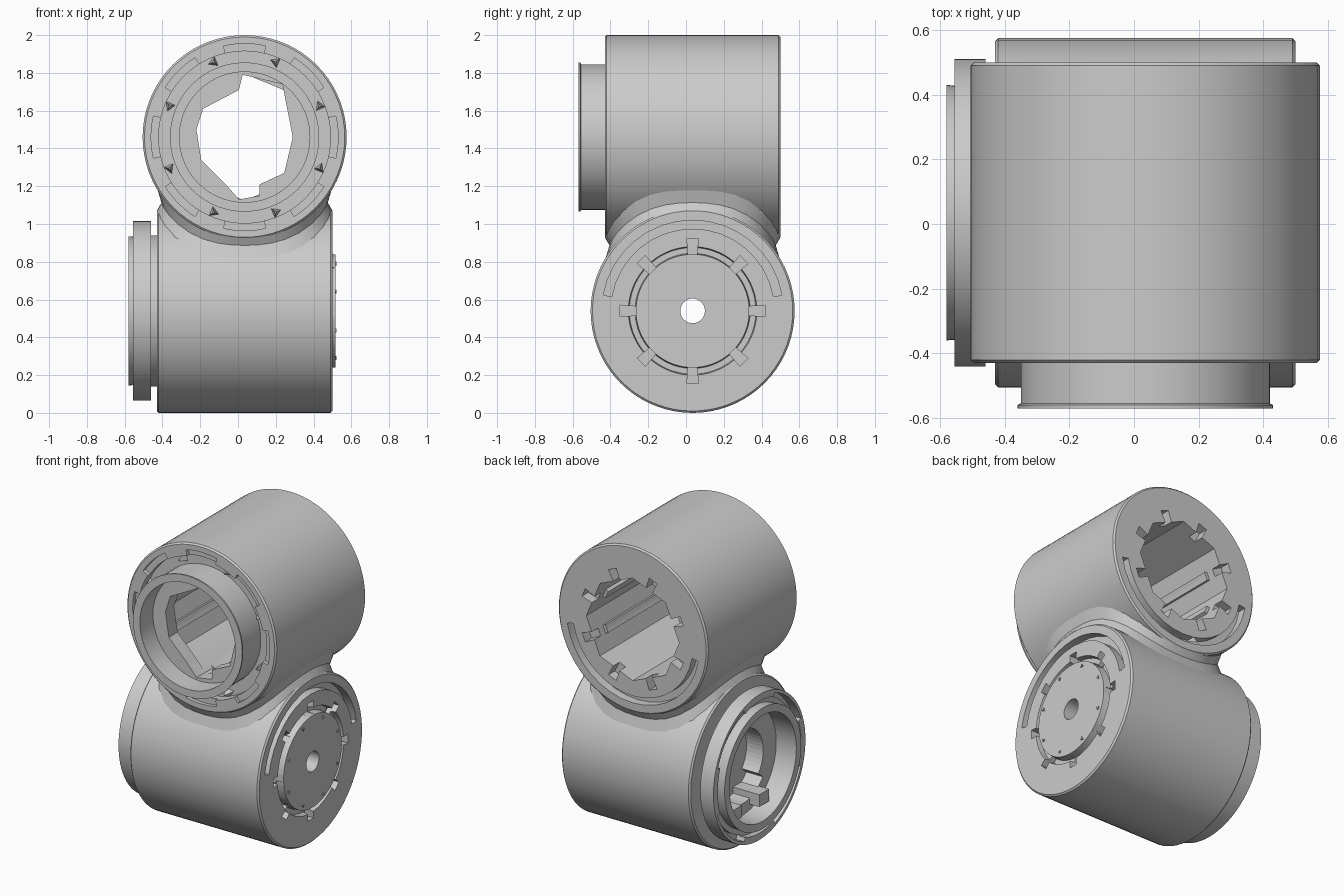
import bpy, bmesh
from math import sin, cos, pi, radians, sqrt
from mathutils import Matrix, Vector

cube = bpy.data.objects.get("Cube")
if cube:
    bpy.data.objects.remove(cube, do_unlink=True)

grey = bpy.data.materials.new("plain grey")
grey.use_nodes = True
grey.diffuse_color = (0.6, 0.6, 0.6, 1)
grey.node_tree.nodes["Principled BSDF"].inputs["Base Color"].default_value = (0.6, 0.6, 0.6, 1)

C, R, TOP, LOW = 0.035, 0.54, 1.46, 0.54
# Socket frames: local z points out of the lipped end, local y points up
FRONT = Matrix.Rotation(pi / 2, 4, "X")
UPPER = Matrix.Translation((C, C, TOP)) @ FRONT
LOWER = Matrix.Translation((C, C, LOW)) @ Matrix.Rotation(-pi / 2, 4, "Z") @ FRONT


def finish(name, bm, frame=None):
    if frame:
        bm.transform(frame)
    bmesh.ops.recalc_face_normals(bm, faces=bm.faces)
    mesh = bpy.data.meshes.new(name)
    bm.to_mesh(mesh)
    bm.free()
    mesh.materials.append(grey)
    ob = bpy.data.objects.new(name, mesh)
    bpy.context.collection.objects.link(ob)
    return ob


def loft(name, rows, frame=None, closed=False, caps=False):
    """Join equal rings of points with quads."""
    bm = bmesh.new()
    rings = [[bm.verts.new(p) for p in row] for row in rows]
    n = len(rings[0])
    for i in range(len(rings) if closed else len(rings) - 1):
        a, b = rings[i], rings[(i + 1) % len(rings)]
        for j in range(n):
            k = (j + 1) % n
            bm.faces.new((a[j], a[k], b[k], b[j]))
    if caps:
        bm.faces.new(rings[0])
        bm.faces.new(rings[-1])
    return finish(name, bm, frame)


def lathe(name, profile, frame, sides=72):
    turn = [2 * pi * k / sides for k in range(sides)]
    return loft(name, [[(r * cos(t), r * sin(t), z) for t in turn] for r, z in profile],
                frame, closed=True)


def prism(name, pts, z0, z1, frame):
    return loft(name, [[(x, y, z) for x, y in pts] for z in (z0, z1)], frame, caps=True)


def polar(r, deg):
    return r * cos(radians(deg)), r * sin(radians(deg))


def arc(name, r0, r1, start, end, z0, z1, frame, steps=16):
    degs = [start + (end - start) * i / steps for i in range(steps + 1)]
    pts = [polar(r1, d) for d in degs] + [polar(r0, d) for d in reversed(degs)]
    return prism(name, pts, z0, z1, frame)


def cut(body, cutter):
    mod = body.modifiers.new("cut", "BOOLEAN")
    mod.operation, mod.solver, mod.object = "DIFFERENCE", "EXACT", cutter
    bpy.context.view_layer.objects.active = body
    bpy.ops.object.modifier_apply(modifier=mod.name)
    bpy.data.objects.remove(cutter, do_unlink=True)


def smooth(ob):
    bpy.ops.object.select_all(action="DESELECT")
    ob.select_set(True)
    bpy.context.view_layer.objects.active = ob
    bpy.ops.object.shade_smooth_by_angle(angle=radians(30))


# Barrel outline shared by both sockets, from back rim to front rim
barrel = [(0.53, -0.465), (R, -0.455), (R, 0.455), (0.53, 0.465)]

# Upper socket: open bore, grooved face and projecting lip
upper = lathe("upper_socket", [(0.12, -0.465)] + barrel + [
    (0.455, 0.465), (0.455, 0.40), (0.385, 0.40), (0.385, 0.59), (0.395, 0.595),
    (0.395, 0.605), (0.345, 0.605), (0.345, 0.47), (0.12, 0.47)], UPPER)
cut(upper, prism("bore", [polar(0.335, 45 * k) for k in range(8)], -0.6, 0.38, UPPER))
keyhole = [(-0.03, 0.25), (-0.01, 0.33), (0.2, 0.28), (0.255, 0.0), (0.21, -0.19),
           (0.08, -0.25), (0.08, -0.31), (-0.03, -0.33), (-0.1, -0.25),
           (-0.23, -0.12), (-0.255, 0.04), (-0.22, 0.15)]
cut(upper, prism("keyhole", keyhole, 0.3, 0.55, UPPER))

# Lower socket: blind cup with a collar ring, flat hub on the other end
lower = lathe("lower_socket", [(0.065, -0.48), (0.30, -0.48), (0.305, -0.43),
    (0.335, -0.43), (0.34, -0.465)] + barrel + [
    (0.40, 0.465), (0.40, 0.495), (0.475, 0.495), (0.475, 0.59), (0.43, 0.59),
    (0.43, 0.55), (0.39, 0.55), (0.395, 0.615), (0.345, 0.615), (0.345, 0.47),
    (0.27, 0.47), (0.27, 0.35), (0.065, 0.35)], LOWER)

# Back faces: radial notches and one long curved slot on the joint side
for body, frame, offset, middle in ((upper, UPPER, 22.5, 270), (lower, LOWER, 0, 90)):
    for k in range(8):
        a = offset + 45 * k
        cut(body, arc("notch", 0.30, 0.385, a - 4.5, a + 4.5, -0.6, -0.40, frame, 1))
    cut(body, arc("slot", 0.435, 0.48, middle - 80, middle + 80, -0.6, -0.41, frame))

# Stepped recesses in the rim of the upper face
for k in range(8):
    a = 45 * k
    cut(upper, arc("rim_step", 0.44, 0.495, a - 13, a + 13, 0.44, 0.6, UPPER, 6))

# Gaps in the collar ring of the lower socket
for k in range(4):
    a = 45 + 90 * k
    cut(lower, arc("ring_gap", 0.425, 0.455, a - 25, a + 25, 0.53, 0.7, LOWER, 8))

# Small catches in the upper groove and around the hub
def catch(name, frame, r, deg, z, size):
    x, y = polar(r, deg)
    bm = bmesh.new()
    bmesh.ops.create_cone(bm, cap_ends=True, segments=3, radius1=size, radius2=size * 0.3,
                          depth=0.06)
    bm.transform(Matrix.Translation((x, y, z)) @ Matrix.Rotation(radians(deg), 4, "Z"))
    return finish(name, bm, frame)


for k in range(8):
    catch("groove_catch", UPPER, 0.43, 22.5 + 45 * k, 0.43, 0.03)
    catch("hub_catch", LOWER, 0.27, 22.5 + 45 * k, -0.457, 0.012)

# Long ribs inside the bore
for k in (0, 3, 4, 7):
    a = 22.5 + 45 * k
    arc("bore_rib", 0.29, 0.33, a - 5, a + 5, -0.35, 0.39, UPPER, 2)

# Cup fittings: a key block on the floor, a curved rail and bottom tabs
def block(name, x, y, w, h, z0, z1):
    pts = [(x - w, y - h), (x + w, y - h), (x + w, y + h), (x - w, y + h)]
    return prism(name, pts, z0, z1, LOWER)


block("key_block", -0.03, 0.14, 0.05, 0.06, 0.34, 0.38)
arc("curved_rail", 0.21, 0.275, -40, 80, 0.34, 0.47, LOWER)
for x in (-0.16, 0.12):
    block("cup_tab", x, -0.26, 0.05, 0.04, 0.34, 0.54)

# Flared saddle that blends the two crossed barrels
def upper_skin(x):
    return TOP - sqrt(max(R * R - x * x, 0))


def lower_skin(y):
    return LOW + sqrt(max(R * R - y * y, 0))


rows = [[], [], []]
for k in range(40):
    c, s = cos(2 * pi * k / 40), sin(2 * pi * k / 40)
    r = 1 / (abs(c) ** 3.2 + abs(s) ** 3.2) ** (1 / 3.2)
    flare, waist = 0.462 * r, 0.44 * r
    x, y = flare * c, flare * s
    mid = (upper_skin(waist * c) + lower_skin(waist * s)) / 2
    for row, q, z in ((rows[0], flare, lower_skin(y) - 0.005), (rows[1], waist, mid),
                      (rows[2], flare, upper_skin(x) + 0.005)):
        row.append((C + q * c, C + q * s, z))
saddle = loft("joint_saddle", rows)

for ob in (upper, lower, saddle):
    smooth(ob)
